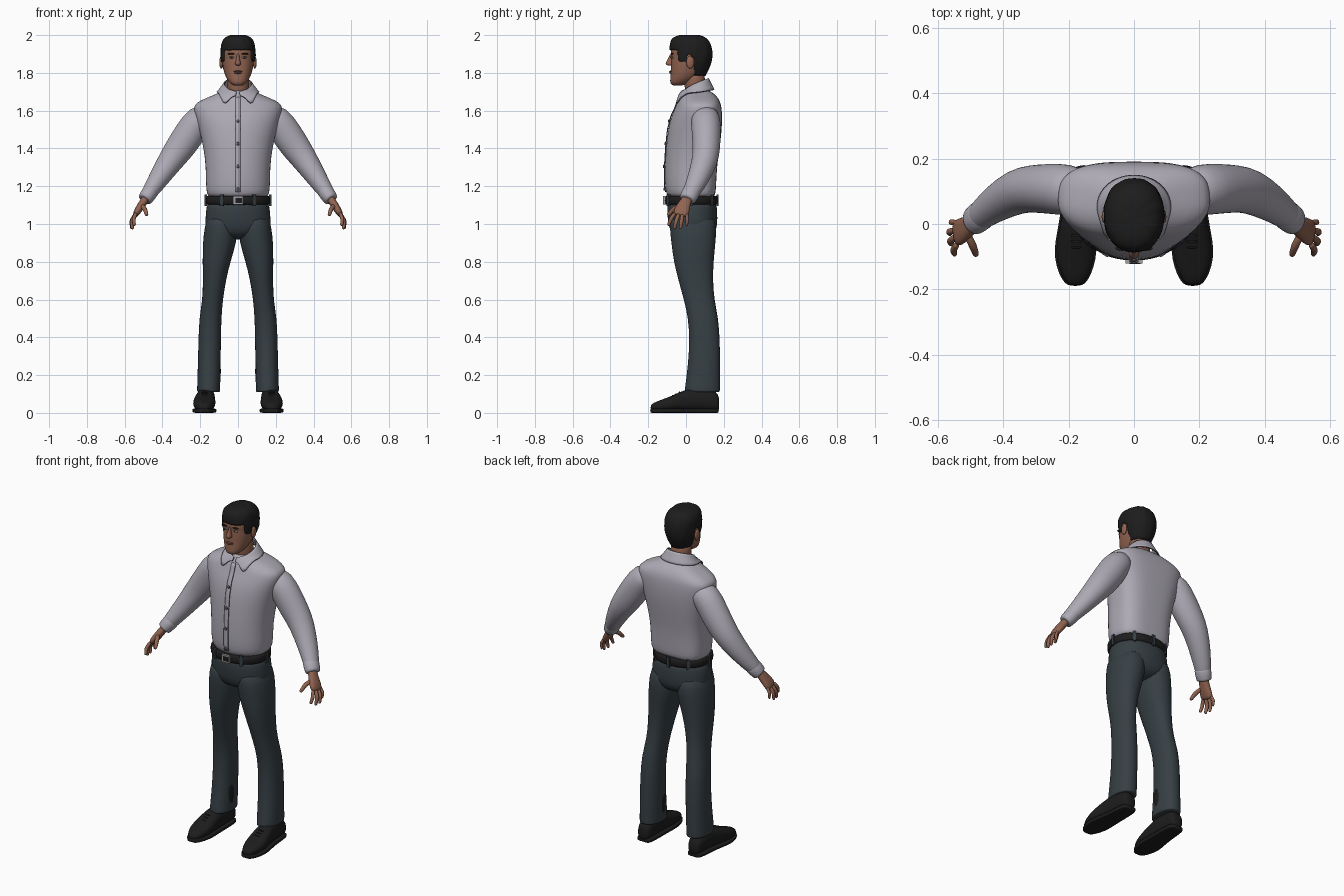
import bpy, bmesh, math, random
from mathutils import Vector

random.seed(4)
if "Cube" in bpy.data.objects:
    bpy.data.objects.remove(bpy.data.objects["Cube"])


def material(name, *rgb):
    m = bpy.data.materials.new(name)
    m.use_nodes = True
    m.diffuse_color = (*rgb, 1)
    bsdf = next(n for n in m.node_tree.nodes if n.type == 'BSDF_PRINCIPLED')
    bsdf.inputs["Base Color"].default_value = (*rgb, 1)
    return m


SKIN = material("skin", .28, .125, .08)
LIP = material("lip", .2, .075, .055)
HAIR = material("hair", .012, .012, .012)
SHIRT = material("shirt_cloth", .42, .40, .46)
SEAM = material("seam", .09, .085, .1)
CLOTH = material("trouser_cloth", .037, .05, .058)
LEATHER = material("black_leather", .012, .012, .012)
METAL = material("buckle_metal", .35, .35, .35)
EYE = material("eye_white", .4, .36, .34)


def finish(name, bm, *mats, subdiv=0):
    bmesh.ops.recalc_face_normals(bm, faces=bm.faces)
    me = bpy.data.meshes.new(name)
    bm.to_mesh(me)
    bm.free()
    for m in mats:
        me.materials.append(m)
    for p in me.polygons:
        p.use_smooth = True
    ob = bpy.data.objects.new(name, me)
    bpy.context.collection.objects.link(ob)
    if subdiv:
        mod = ob.modifiers.new("smooth", 'SUBSURF')
        mod.levels = mod.render_levels = subdiv
    return ob


def sweep(name, rings, mat, axis=None, ref=(0, 1, 0), sides=24, power=2, back=None,
          side=1, keep=None, jitter=0):
    """Skin over rings of (centre, radius along ref, radius across)."""
    bm = bmesh.new()
    pts = [Vector(r[0]) for r in rings]
    loops = []
    for i, (c, ru, rv) in enumerate(rings):
        t = Vector(axis) if axis else (pts[min(i + 1, len(pts) - 1)] - pts[max(i - 1, 0)]).normalized()
        u = Vector(ref)
        u = (u - t * u.dot(t)).normalized()
        v = t.cross(u)
        loop = []
        for k in range(sides):
            a = math.tau * k / sides
            ca, sa = math.cos(a), math.sin(a)
            e = 2 / (back if back and sa > 0 else power)
            co = pts[i] + u * ru * math.copysign(abs(ca) ** e, ca) + v * rv * math.copysign(abs(sa) ** e, sa)
            co += Vector([random.uniform(-jitter, jitter) for _ in range(3)])
            co.x *= side
            loop.append(bm.verts.new(co))
        loops.append(loop)
    for a, b in zip(loops, loops[1:]):
        for k in range(sides):
            n = (k + 1) % sides
            bm.faces.new((a[k], a[n], b[n], b[k]))
    bm.faces.new(loops[0])
    bm.faces.new(loops[-1])
    if keep:
        gone = [f for f in bm.faces if not keep(f.calc_center_median())]
        bmesh.ops.delete(bm, geom=gone, context='FACES')
    return finish(name, bm, mat, subdiv=1)


def stack(name, levels, mat, **kw):
    """Horizontal rings from (z, left x, right x, front y, back y) or (z, half width, front y, back y)."""
    rings = []
    for z, *xs, yf, yb in levels:
        x0, x1 = xs if len(xs) == 2 else (-xs[0], xs[0])
        rings.append((((x0 + x1) / 2, (yf + yb) / 2, z), (x1 - x0) / 2, (yb - yf) / 2))
    return sweep(name, rings, mat, axis=(0, 0, 1), ref=(1, 0, 0), **kw)


def blob(name, centre, radii, mat):
    bm = bmesh.new()
    bmesh.ops.create_uvsphere(bm, u_segments=16, v_segments=10, radius=1)
    for v in bm.verts:
        v.co = Vector(centre) + Vector(a * b for a, b in zip(v.co, radii))
    return finish(name, bm, mat)


def box(name, centre, size, mat, turn=0):
    bm = bmesh.new()
    bmesh.ops.create_cube(bm, size=1)
    for v in bm.verts:
        v.co = Vector(a * b for a, b in zip(v.co, size))
    ob = finish(name, bm, mat)
    ob.location, ob.rotation_euler.z = centre, turn
    for p in ob.data.polygons:
        p.use_smooth = False
    return ob


def sheet(name, fn, nu, nv, thick, *mats):
    """Thin cloth panel from fn(u, v), with a dark stitched rim."""
    bm = bmesh.new()
    g = [[bm.verts.new(fn(i / nu, j / nv)) for j in range(nv + 1)] for i in range(nu + 1)]
    for i in range(nu):
        for j in range(nv):
            bm.faces.new((g[i][j], g[i + 1][j], g[i + 1][j + 1], g[i][j + 1]))
    return finish(name, bm, *mats), thick


def thicken(ob, thick):
    mod = ob.modifiers.new("cloth", 'SOLIDIFY')
    mod.thickness, mod.offset, mod.material_offset_rim = thick, 0, 1


# Shirt body
TORSO = [(1.13, .158, -.095, .15), (1.165, .165, -.104, .156), (1.2, .17, -.112, .16),
         (1.3, .17, -.112, .163), (1.4, .182, -.106, .178), (1.5, .205, -.096, .19),
         (1.57, .225, -.078, .192), (1.62, .238, -.055, .188), (1.642, .22, -.048, .182),
         (1.665, .175, -.04, .172), (1.69, .11, -.025, .15), (1.715, .065, -.01, .11)]
torso = stack("shirt_body", TORSO, SHIRT, sides=36, back=3.2)


def chest_y(z):
    for a, b in zip(TORSO, TORSO[1:]):
        if z <= b[0]:
            return a[2] + (b[2] - a[2]) * (z - a[0]) / (b[0] - a[0])
    return TORSO[-1][2]


# Collar with two pointed wings
def collar_point(u, v):
    a = .1 + u * (math.tau - .2)
    near = min(a, math.tau - a)
    f = (1 + math.cos(a)) / 2
    wing = math.exp(-((near - .65) / .3) ** 2)
    top = Vector((.072 * math.sin(a), .05 - .067 * math.cos(a), 1.69 + .08 * (1 - f) ** .6))
    low = Vector((.11 * math.sin(a), .055 - .092 * math.cos(a), 1.71 - .03 * f - .055 * wing))
    return top.lerp(low, v)


collar, t = sheet("shirt_collar", collar_point, 48, 5, .008, SHIRT, SEAM)
wrap = collar.modifiers.new("drape", 'SHRINKWRAP')
wrap.target, wrap.wrap_mode, wrap.offset = torso, 'OUTSIDE', .006
thicken(collar, t)


# Button placket
def placket_point(u, v):
    z = 1.17 + .5 * u
    return Vector((.026 * (v - .5), chest_y(z) - .002, z))


placket, t = sheet("shirt_placket", placket_point, 30, 1, .006, SHIRT, SEAM)
thicken(placket, t)
for i in range(4):
    z = 1.185 + .12 * i
    blob(f"button_{i + 1}", (0, chest_y(z) - .006, z), (.009, .005, .009), SEAM)

# Belt, loops and buckle
stack("belt", [(z, .167 + d, -.108 - d, .164 + d) for z, d in
               ((1.1, 0), (1.103, .004), (1.147, .004), (1.15, 0))], LEATHER, sides=36, power=2.2)
for i, deg in enumerate((-60, -120, 0, 180, 50, 130, 90)):
    a = math.radians(deg)
    box(f"belt_loop_{i + 1}", (.171 * math.cos(a), .028 + .139 * math.sin(a), 1.125),
        (.012, .018, .062), CLOTH, a)
box("buckle", (0, -.115, 1.125), (.052, .012, .044), METAL)
box("buckle_centre", (.003, -.119, 1.125), (.034, .008, .026), LEATHER)

# Trouser seat
stack("trouser_seat", [(1.125, .163, -.1, .16), (1.09, .167, -.1, .164), (1.03, .173, -.098, .167),
                       (.98, .174, -.09, .165), (.94, .14, -.07, .145), (.918, .06, -.02, .09)],
      CLOTH, sides=36, power=2.2)

LEG = [(1.06, .01, .16, -.085, .15), (.98, .0, .178, -.088, .163), (.9, .008, .187, -.078, .157),
       (.8, .04, .188, -.066, .146), (.7, .064, .186, -.04, .143), (.6, .08, .188, -.012, .15),
       (.5, .088, .206, .012, .172), (.38, .09, .21, .018, .18), (.25, .092, .213, .01, .181),
       (.125, .094, .217, -.007, .18), (.112, .094, .217, -.008, .18), (.11, .1, .21, 0, .173)]
SHOE = [(.176, .167, .028, .075), (.165, .167, .04, .11), (.1, .168, .046, .13), (.03, .171, .049, .13),
        (-.03, .176, .056, .108), (-.08, .179, .061, .084), (-.13, .18, .053, .066),
        (-.172, .18, .034, .05), (-.188, .18, .016, .036)]
ARM = [((.15, .1, 1.58), .065, .06), ((.205, .105, 1.56), .08, .08), ((.26, .108, 1.472), .077, .083),
       ((.31, .108, 1.4), .073, .078), ((.355, .102, 1.338), .07, .069), ((.42, .065, 1.24), .058, .054),
       ((.465, .03, 1.172), .046, .043), ((.488, .01, 1.14), .04, .036)]
CUFF = [((.457, .035, 1.182), .043, .039), ((.461, .032, 1.176), .049, .044),
        ((.492, .007, 1.131), .045, .04), ((.495, .005, 1.127), .04, .035)]
PALM = [((.48, .015, 1.15), .027, .022), ((.497, 0, 1.122), .028, .021), ((.518, -.015, 1.09), .038, .021),
        ((.538, -.027, 1.058), .043, .018), ((.545, -.031, 1.042), .036, .012)]
# Each digit: root, knuckle, tip, thickness
DIGITS = {"index_finger": ((.54, -.058, 1.06), (.553, -.081, 1.025), (.548, -.094, .99), .0105),
          "middle_finger": ((.542, -.038, 1.055), (.563, -.052, 1.015), (.558, -.062, .972), .011),
          "ring_finger": ((.542, -.018, 1.055), (.566, -.024, 1.015), (.562, -.03, .972), .0105),
          "little_finger": ((.538, .003, 1.06), (.56, .006, 1.025), (.556, .004, .99), .009),
          "thumb": ((.512, -.028, 1.1), (.493, -.066, 1.08), (.482, -.097, 1.045), .0125)}

for s, tag in ((1, "left_"), (-1, "right_")):
    # Legs and shoes
    stack(tag + "trouser_leg", LEG, CLOTH, side=s, power=2.2)
    blob(tag + "sock", (s * .107, .08, .22), (.016, .035, .1), LEATHER)
    sweep(tag + "shoe", [((x, y, .008 + h / 2), w, h / 2 - .004) for y, x, w, h in SHOE], LEATHER,
          axis=(0, -1, 0), ref=(1, 0, 0), power=2.5, side=s)
    sweep(tag + "sole", [((x, y - .002, .012), w + .005, .012) for y, x, w, h in SHOE], LEATHER,
          axis=(0, -1, 0), ref=(1, 0, 0), power=5, side=s)
    for i in range(3):
        sweep(f"{tag}lace_{i + 1}", [((.177 + d, -.035 - .018 * i, .109 - .009 * i), .004, .004)
                                     for d in (-.018, 0, .018)], LEATHER, sides=8, side=s)
    # Arms and hands
    sweep(tag + "sleeve", ARM, SHIRT, side=s)
    sweep(tag + "cuff", CUFF, SHIRT, side=s)
    sweep(tag + "palm", PALM, SKIN, side=s, sides=16, power=2.4)
    for name, (root, mid, tip, r) in DIGITS.items():
        a, b, c = map(Vector, (root, mid, tip))
        path = [(a, r), (a.lerp(b, .6), r), (b, r * 1.05), (b.lerp(c, .55), r * .9),
                (b.lerp(c, .9), r * .8), (c, r * .4)]
        sweep(tag + name, [(p, q, q) for p, q in path], SKIN, sides=10, side=s)
    # Eyes, brows and ears
    blob(tag + "eye", (s * .034, -.0735, 1.882), (.014, .006, .006), EYE)
    blob(tag + "iris", (s * .034, -.0775, 1.882), (.006, .004, .006), HAIR)
    blob(tag + "eyebrow", (s * .036, -.074, 1.901), (.021, .008, .0045), HAIR)
    blob(tag + "ear", (s * .089, .022, 1.856), (.01, .021, .033), SKIN)

# Neck and head
sweep("neck", [((0, .055, 1.66), .056, .058), ((0, .052, 1.71), .057, .058),
               ((0, .045, 1.76), .056, .058), ((0, .04, 1.81), .056, .06)], SKIN)
stack("head", [(1.732, .022, -.07, -.02), (1.742, .04, -.083, .005), (1.76, .055, -.085, .04),
               (1.785, .069, -.082, .075), (1.82, .079, -.08, .1), (1.86, .085, -.08, .118),
               (1.885, .086, -.077, .125), (1.905, .086, -.083, .126), (1.935, .083, -.076, .122),
               (1.965, .07, -.055, .105), (1.982, .04, -.02, .075)], SKIN, power=2.25)
stack("nose", [(1.902, .007, -.085, -.06), (1.885, .008, -.09, -.06), (1.862, .012, -.104, -.06),
               (1.848, .018, -.112, -.06), (1.838, .014, -.1, -.06)], SKIN, sides=12)
blob("upper_lip", (0, -.08, 1.808), (.024, .009, .0045), LIP)
blob("lower_lip", (0, -.079, 1.8), (.02, .01, .005), LIP)


# Short hair, trimmed to a hairline
def in_hair(c):
    edge = 1.928 if c.y < -.045 else 1.868 if c.y < -.002 else 1.89 if c.y < .045 else 1.78
    return c.z > edge


CAP = [(1.785, .058, -.06, .103), (1.81, .073, -.07, .118), (1.835, .083, -.078, .128),
       (1.86, .09, -.083, .136), (1.88, .092, -.085, .14), (1.9, .093, -.086, .141),
       (1.92, .092, -.087, .14), (1.94, .091, -.086, .137), (1.96, .088, -.084, .13),
       (1.98, .078, -.076, .115), (1.995, .058, -.058, .09), (2.002, .03, -.025, .06)]
hair = stack("hair", CAP, HAIR, sides=40, power=2.2, keep=in_hair, jitter=.0025)
mod = hair.modifiers.new("depth", 'SOLIDIFY')
mod.thickness, mod.offset = .012, -1
